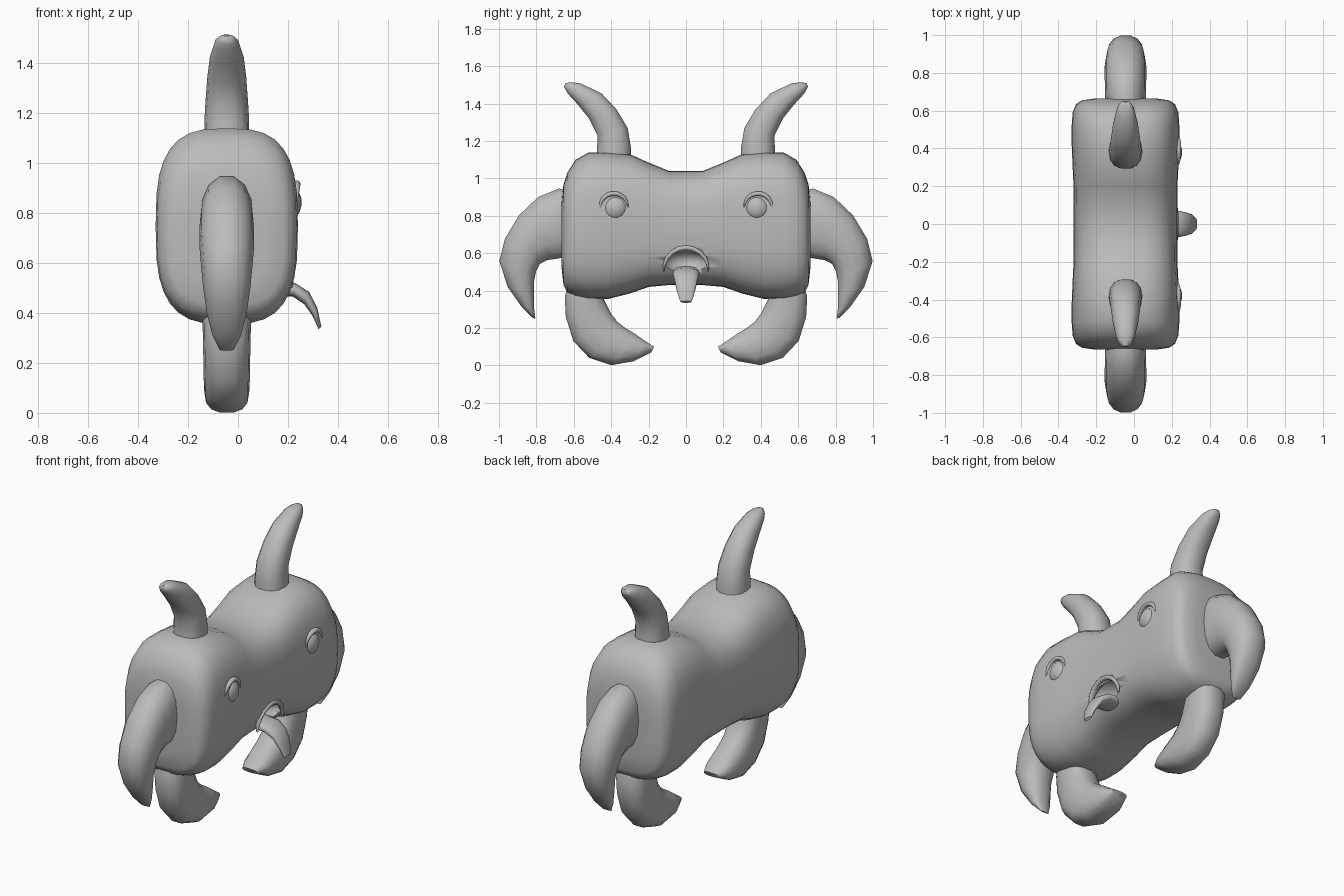
import bpy, bmesh, math
from mathutils import Vector

cube = bpy.data.objects.get("Cube")
if cube:
    bpy.data.objects.remove(cube, do_unlink=True)

grey = bpy.data.materials.new("clay grey")
grey.use_nodes = True
COLOUR = (0.5, 0.5, 0.5, 1)
grey.diffuse_color = COLOUR
grey.node_tree.nodes["Principled BSDF"].inputs["Base Color"].default_value = COLOUR

CX = -0.045  # middle of the body from front to back


def make(name, bm, angle=60):
    bmesh.ops.recalc_face_normals(bm, faces=bm.faces)
    mesh = bpy.data.meshes.new(name)
    bm.to_mesh(mesh)
    bm.free()
    mesh.materials.append(grey)
    ob = bpy.data.objects.new(name, mesh)
    bpy.context.collection.objects.link(ob)
    bpy.ops.object.select_all(action='DESELECT')
    ob.select_set(True)
    bpy.context.view_layer.objects.active = ob
    bpy.ops.object.shade_smooth_by_angle(angle=math.radians(angle))
    return ob


def section(centre, u, v, n, power):
    """Ring of points on a superellipse spanned by u and v."""
    ring = []
    for i in range(n):
        a = math.tau * i / n
        c, s = math.cos(a), math.sin(a)
        ring.append(centre + u * math.copysign(abs(c) ** (2 / power), c)
                    + v * math.copysign(abs(s) ** (2 / power), s))
    return ring


def loft(name, rings, angle=60):
    bm = bmesh.new()
    loops = [[bm.verts.new(p) for p in ring] for ring in rings]
    n = len(loops[0])
    for a, b in zip(loops, loops[1:]):
        for i in range(n):
            j = (i + 1) % n
            bm.faces.new((a[i], a[j], b[j], b[i]))
    bm.faces.new(loops[0])
    bm.faces.new(loops[-1])
    return make(name, bm, angle)


def limb(name, stations, side=1, cx=CX, power=2.3):
    """Curved limb in the y-z plane: (inner y, z, outer y, z, half width)."""
    rings = []
    for iy, iz, oy, oz, w in stations:
        a, b = Vector((cx, side * iy, iz)), Vector((cx, side * oy, oz))
        rings.append(section((a + b) / 2, Vector((w, 0, 0)), (b - a) / 2, 14, power))
    return loft(name, rings)


def ball(name, centre, radii, u=20, v=12):
    bm = bmesh.new()
    bmesh.ops.create_uvsphere(bm, u_segments=u, v_segments=v, radius=1)
    bmesh.ops.scale(bm, vec=radii, verts=bm.verts)
    bmesh.ops.translate(bm, vec=centre, verts=bm.verts)
    return make(name, bm)


def arc(centre_y, centre_z, start, end, inner, outer, width, steps=10):
    """Limb stations that follow an arc and thin out at both ends."""
    out = []
    for i in range(steps + 1):
        t = i / steps
        a = math.radians(start + (end - start) * t)
        k = 0.25 + 0.75 * math.sin(math.pi * t)
        mid, half = (inner + outer) / 2, (outer - inner) / 2 * k
        c, s = math.cos(a), math.sin(a)
        out.append((centre_y + c * (mid - half), centre_z + s * (mid - half),
                    centre_y + c * (mid + half), centre_z + s * (mid + half), width * k))
    return out


# Body: (y, bottom z, top z, half depth), mirrored to both ends
half = [(0.09, 0.43, 1.04, 0.275), (0.2, 0.42, 1.085, 0.275),
        (0.3, 0.385, 1.13, 0.28), (0.42, 0.355, 1.14, 0.285),
        (0.52, 0.355, 1.14, 0.285), (0.59, 0.37, 1.10, 0.28),
        (0.635, 0.39, 1.03, 0.262), (0.655, 0.43, 0.97, 0.23),
        (0.665, 0.52, 0.88, 0.16)]
profile = [(-y, a, b, h) for y, a, b, h in reversed(half)] + half
body = loft("body", [section(Vector((CX, y, (a + b) / 2)), Vector((h, 0, 0)),
                             Vector((0, 0, (b - a) / 2)), 32, 3)
                     for y, a, b, h in profile])

# Mouth hollow cut into the face
cutter = ball("mouth_cutter", (0.23, 0, 0.555), (0.11, 0.12, 0.07))
cutter.hide_render = True
cut = body.modifiers.new("mouth", 'BOOLEAN')
cut.object = cutter
cut.operation = 'DIFFERENCE'
cut.solver = 'EXACT'
bpy.context.view_layer.objects.active = body
bpy.ops.object.modifier_apply(modifier=cut.name)
bpy.data.objects.remove(cutter, do_unlink=True)

# Upper lip, teeth and tongue
limb("upper_lip", arc(0, 0.51, -5, 185, 0.105, 0.135, 0.025), cx=0.212)
for i in range(13):
    y = (i - 6) * 0.016
    ball("tooth", (0.212, y, 0.612 - 1.6 * y * y), (0.008, 0.007, 0.011), 8, 6)

tongue = [(0.13, 0.47, 0.14, 0.53, 0.07), (0.22, 0.465, 0.23, 0.52, 0.072),
          (0.265, 0.435, 0.285, 0.485, 0.062), (0.3, 0.385, 0.318, 0.42, 0.05),
          (0.322, 0.335, 0.334, 0.345, 0.03)]
loft("tongue", [section(Vector(((a + c) / 2, 0, (b + d) / 2)), Vector((0, w, 0)),
                        Vector(((c - a) / 2, 0, (d - b) / 2)), 14, 2.3)
                for a, b, c, d, w in tongue])

horn = [(0.29, 1.08, 0.48, 1.08, 0.09), (0.293, 1.17, 0.477, 1.16, 0.09),
        (0.31, 1.27, 0.475, 1.23, 0.085), (0.37, 1.37, 0.52, 1.32, 0.078),
        (0.45, 1.455, 0.58, 1.395, 0.068), (0.56, 1.508, 0.63, 1.45, 0.05),
        (0.61, 1.515, 0.645, 1.475, 0.036), (0.645, 1.51, 0.652, 1.49, 0.018)]
arm = [(0.6, 0.57, 0.6, 0.94, 0.1), (0.67, 0.57, 0.68, 0.95, 0.108),
       (0.74, 0.56, 0.79, 0.905, 0.11), (0.78, 0.54, 0.895, 0.805, 0.11),
       (0.8, 0.5, 0.97, 0.68, 0.103), (0.81, 0.45, 1.0, 0.56, 0.095),
       (0.81, 0.38, 0.955, 0.42, 0.08), (0.812, 0.31, 0.88, 0.315, 0.058),
       (0.805, 0.25, 0.82, 0.255, 0.028)]
leg = [(0.43, 0.46, 0.62, 0.46, 0.1), (0.44, 0.36, 0.65, 0.37, 0.097),
       (0.4, 0.28, 0.645, 0.26, 0.095), (0.365, 0.235, 0.605, 0.13, 0.093),
       (0.32, 0.2, 0.52, 0.04, 0.092), (0.27, 0.17, 0.4, 0.0, 0.09),
       (0.215, 0.13, 0.28, 0.022, 0.08), (0.17, 0.1, 0.185, 0.07, 0.05)]

# Paired parts on both sides
for side, label in ((1, "far"), (-1, "near")):
    limb(label + "_horn", horn, side)
    limb(label + "_arm", arm, side)
    limb(label + "_leg", leg, side, power=2.6)
    ball(label + "_eye", (0.2, side * 0.38, 0.842), (0.055, 0.072, 0.07))
    limb(label + "_eyelid", arc(0.385, 0.845, -20, 180, 0.062, 0.088, 0.022),
         side, cx=0.228)
